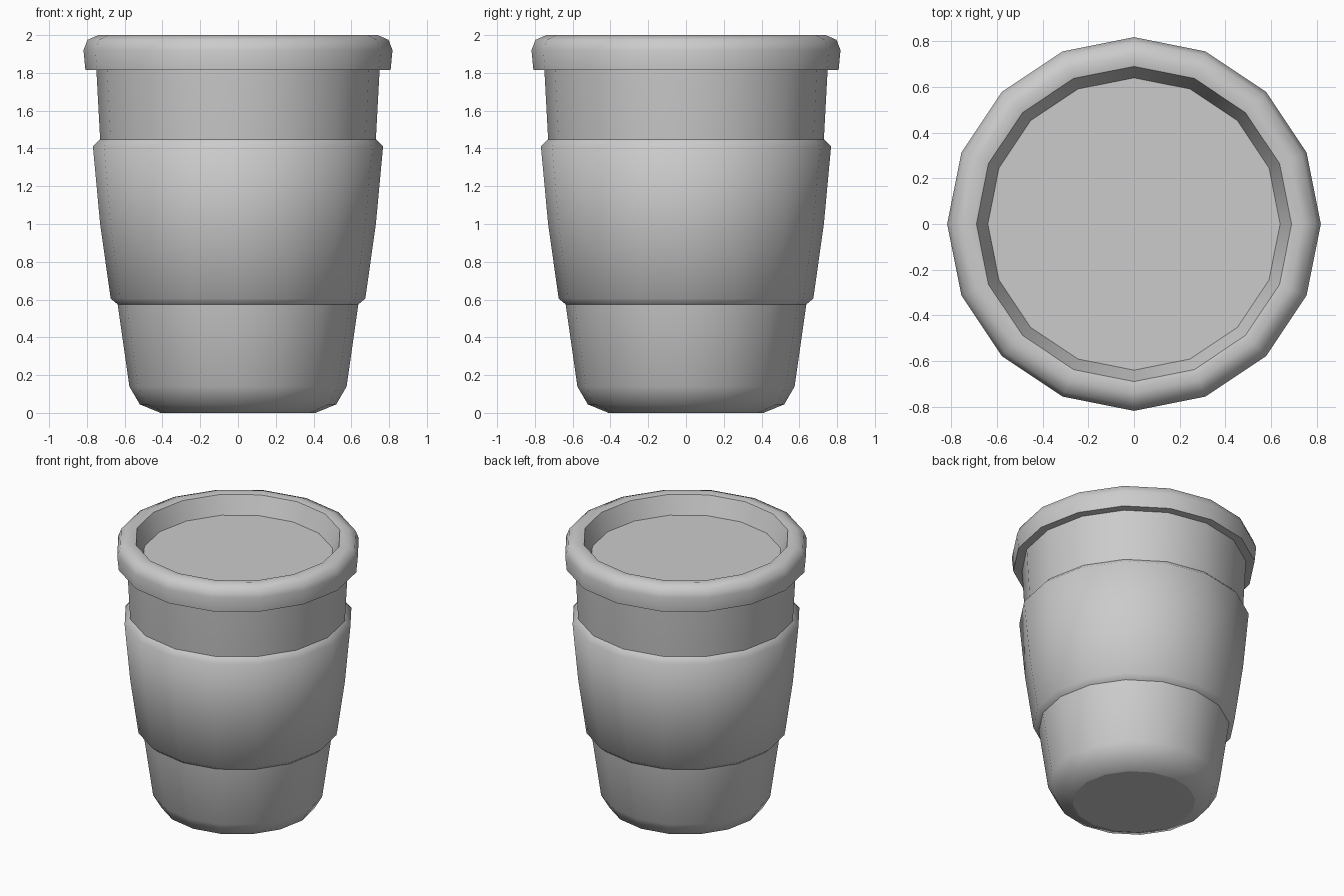
import bpy, bmesh, math

if "Cube" in bpy.data.objects:
    bpy.data.objects.remove(bpy.data.objects["Cube"])

SIDES = 16

grey = bpy.data.materials.new("plain_grey")
grey.diffuse_color = (0.6, 0.6, 0.6, 1)
grey.use_nodes = True
grey.node_tree.nodes["Principled BSDF"].inputs["Base Color"].default_value = grey.diffuse_color


def lathe(name, profile, sharp=(), cap_start=False, cap_end=False):
    """Spin (radius, z) points around z; rings listed in sharp keep a hard edge."""
    bm = bmesh.new()
    rings = []
    for r, z in profile:
        rings.append([bm.verts.new((r * math.cos(a), r * math.sin(a), z))
                      for a in (2 * math.pi * i / SIDES for i in range(SIDES))])
    for low, high in zip(rings, rings[1:]):
        for i in range(SIDES):
            j = (i + 1) % SIDES
            bm.faces.new((low[i], low[j], high[j], high[i]))
    if cap_start:
        bm.faces.new(rings[0][::-1])
    if cap_end:
        bm.faces.new(rings[-1])
    for f in bm.faces:
        f.smooth = True
    for k in sharp:
        for i in range(SIDES):
            edge = bm.edges.get((rings[k][i], rings[k][(i + 1) % SIDES]))
            edge.smooth = False
    mesh = bpy.data.meshes.new(name)
    bm.to_mesh(mesh)
    bm.free()
    mesh.materials.append(grey)
    obj = bpy.data.objects.new(name, mesh)
    bpy.context.collection.objects.link(obj)
    return obj


# Tapered cup body with a rounded foot
lathe("cup_body",
      [(0.41, 0.0), (0.52, 0.045), (0.575, 0.14), (0.637, 0.575),
       (0.73, 1.45), (0.75, 1.82)],
      sharp=[0], cap_start=True)

# Grip sleeve with chamfered ends
lathe("grip_sleeve",
      [(0.635, 0.573), (0.674, 0.605), (0.73, 1.0), (0.768, 1.41), (0.728, 1.45)])

# Lid with a rolled rim and a recessed floor
lathe("lid",
      [(0.745, 1.815), (0.808, 1.815), (0.818, 1.92), (0.797, 1.975),
       (0.74, 2.0), (0.69, 1.99), (0.64, 1.86)],
      sharp=[1, 5, 6], cap_end=True)
